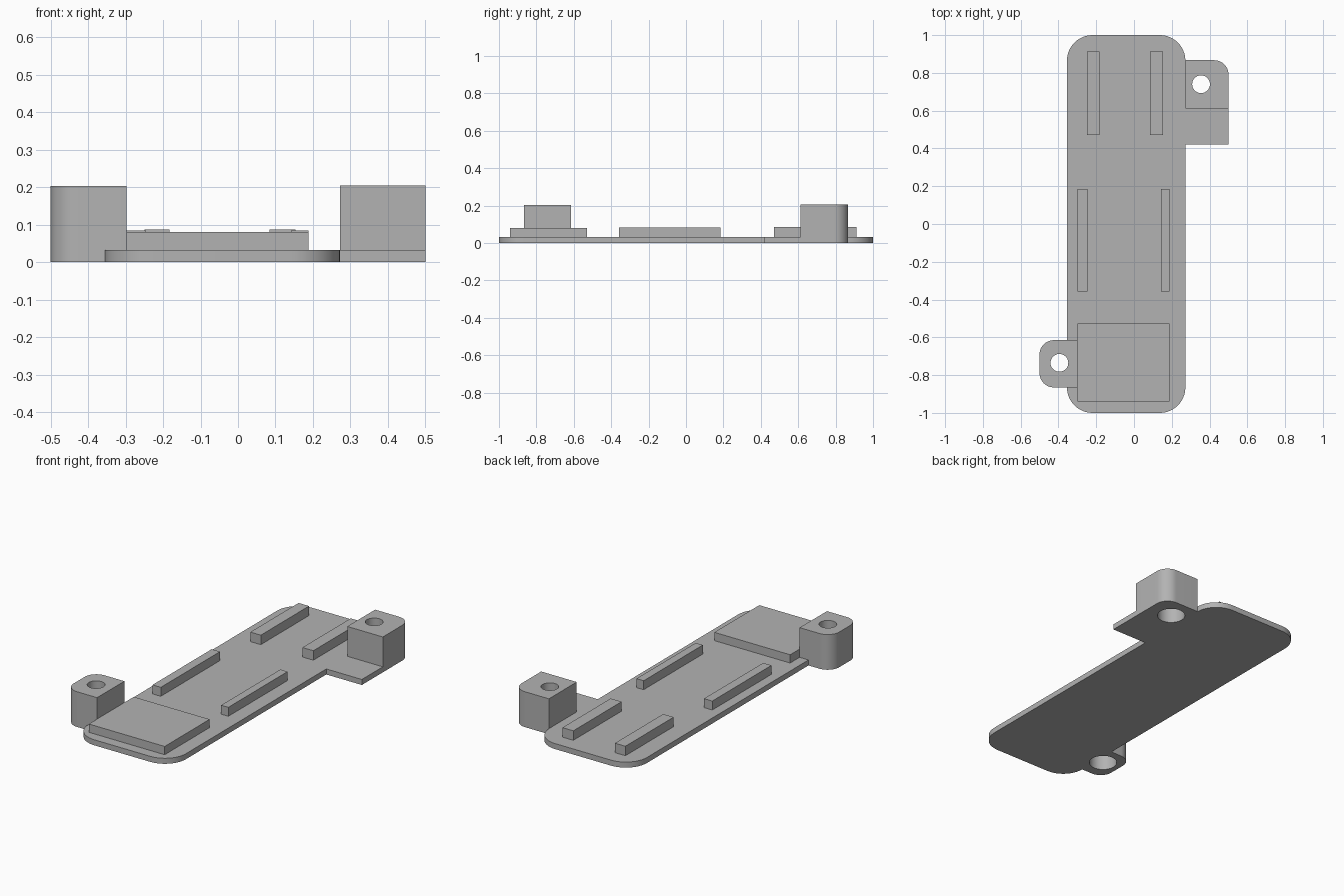
import bpy
import bmesh
from math import sin, cos, pi

cube = bpy.data.objects.get("Cube")
if cube:
    bpy.data.objects.remove(cube, do_unlink=True)

grey = bpy.data.materials.new("plain grey")
grey.use_nodes = True
COLOUR = (0.45, 0.45, 0.45, 1)
grey.diffuse_color = COLOUR
grey.node_tree.nodes["Principled BSDF"].inputs["Base Color"].default_value = COLOUR


def prism(name, outline, z0, z1):
    """Extrude a counter-clockwise outline from z0 to z1."""
    bm = bmesh.new()
    base = bm.faces.new([bm.verts.new((x, y, z0)) for x, y in outline])
    top = bmesh.ops.extrude_face_region(bm, geom=[base], use_keep_orig=True)["geom"]
    verts = [v for v in top if isinstance(v, bmesh.types.BMVert)]
    bmesh.ops.translate(bm, verts=verts, vec=(0, 0, z1 - z0))
    bmesh.ops.recalc_face_normals(bm, faces=bm.faces)
    mesh = bpy.data.meshes.new(name)
    bm.to_mesh(mesh)
    bm.free()
    mesh.materials.append(grey)
    obj = bpy.data.objects.new(name, mesh)
    bpy.context.collection.objects.link(obj)
    return obj


def arc(cx, cy, r, start, end, steps):
    angles = [start + (end - start) * i / steps for i in range(steps + 1)]
    return [(cx + r * cos(a), cy + r * sin(a)) for a in angles]


def block(name, x0, x1, y0, y1, z0, z1, radii=(0, 0, 0, 0)):
    """Box with corner radii: front right, back right, back left, front left."""
    corners = [(x1, y0, -1, 1), (x1, y1, -1, -1), (x0, y1, 1, -1), (x0, y0, 1, 1)]
    outline = []
    for i, ((x, y, sx, sy), r) in enumerate(zip(corners, radii)):
        start = (i - 1) * pi / 2
        if r:
            outline += arc(x + sx * r, y + sy * r, r, start, start + pi / 2, 12)
        else:
            outline.append((x, y))
    return prism(name, outline, z0, z1)


def activate(obj):
    bpy.ops.object.select_all(action="DESELECT")
    obj.select_set(True)
    bpy.context.view_layer.objects.active = obj


def drill(parts, x, y):
    """Narrow through hole, widened in the lower half."""
    for r, z0, z1 in ((0.047, -0.1, 0.3), (0.075, -0.1, 0.1)):
        cutter = prism("drill_cutter", arc(x, y, r, 0, 2 * pi, 40)[:-1], z0, z1)
        cutter.hide_render = True
        for part in parts:
            mod = part.modifiers.new("hole", "BOOLEAN")
            mod.operation = "DIFFERENCE"
            mod.solver = "EXACT"
            mod.object = cutter
            activate(part)
            bpy.ops.object.modifier_apply(modifier=mod.name)
        bpy.data.objects.remove(cutter, do_unlink=True)


# Base plate and the side tab
T = 0.032
plate = block("base_plate", -0.355, 0.272, -1, 1, 0, T, (0.135,) * 4)
tab = block("side_tab", 0.272, 0.5, 0.42, 0.867, 0, T, (0, 0.075, 0, 0))

# Screw posts
back_post = block("back_post", 0.272, 0.5, 0.612, 0.867, T, 0.205, (0, 0.075, 0, 0))
front_post = block("front_post", -0.5, -0.298, -0.865, -0.615, 0, 0.204, (0, 0, 0.075, 0.075))
drill([tab, back_post], 0.355, 0.74)
drill([plate, front_post], -0.395, -0.735)

# Raised pad and rails
block("front_pad", -0.298, 0.188, -0.94, -0.528, T, 0.08)
block("middle_rail_right", -0.298, -0.245, -0.357, 0.185, T, 0.084)
block("middle_rail_left", 0.142, 0.188, -0.357, 0.185, T, 0.084)
block("back_rail_right", -0.25, -0.183, 0.47, 0.912, T, 0.087)
block("back_rail_left", 0.084, 0.154, 0.47, 0.912, T, 0.087)

# Smooth the rounded corners and bores only
for part in (plate, tab, back_post, front_post):
    activate(part)
    bpy.ops.object.shade_smooth_by_angle(angle=pi / 6)
